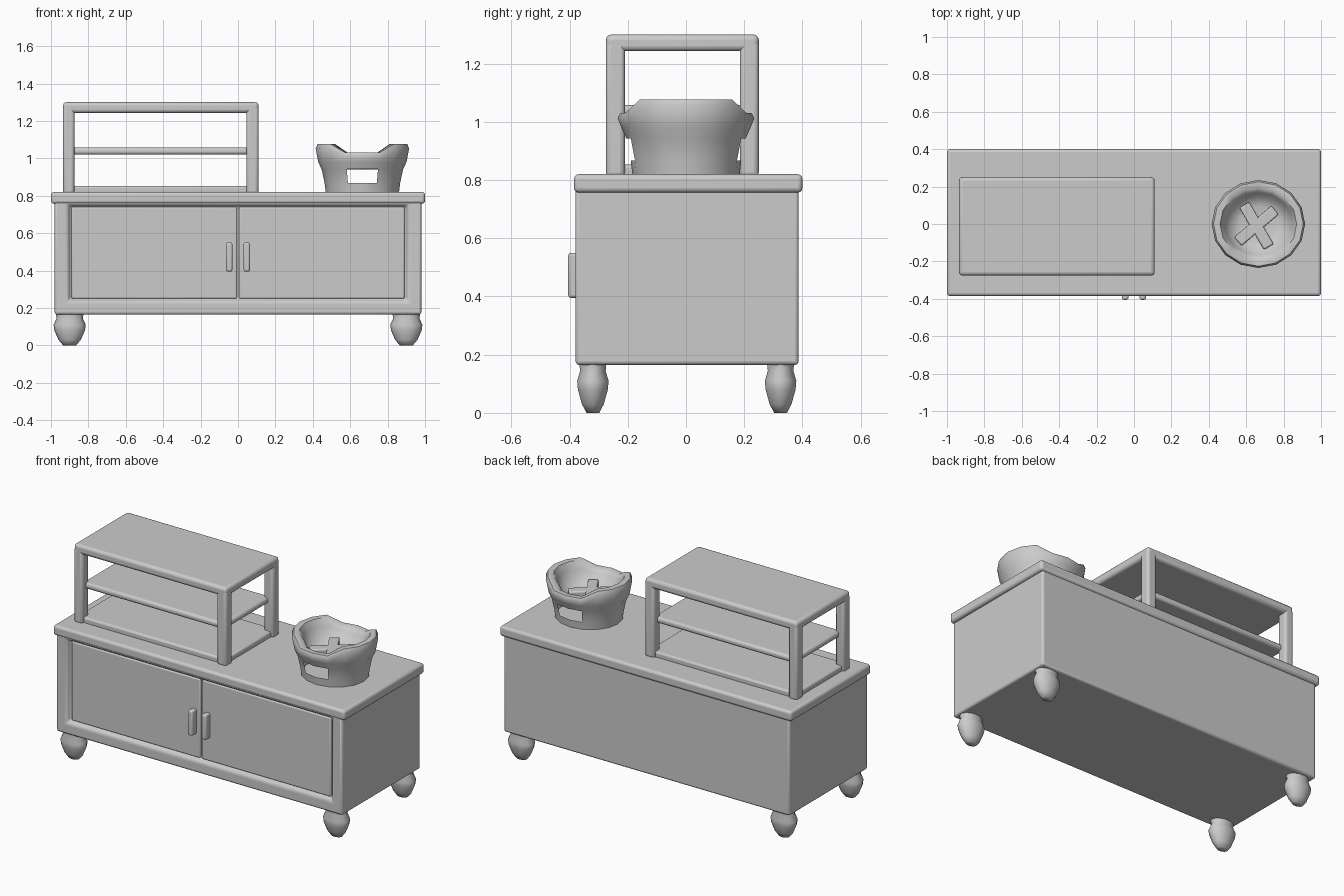
import bpy, bmesh, math
from mathutils import Vector

if "Cube" in bpy.data.objects:
    bpy.data.objects.remove(bpy.data.objects["Cube"])

grey = bpy.data.materials.new("light grey")
grey.diffuse_color = (0.6, 0.6, 0.6, 1)
grey.use_nodes = True
grey.node_tree.nodes["Principled BSDF"].inputs["Base Color"].default_value = grey.diffuse_color


def finish(name, bm, bevel=0.0, segments=3, angle=40):
    bmesh.ops.recalc_face_normals(bm, faces=bm.faces)
    me = bpy.data.meshes.new(name)
    bm.to_mesh(me)
    bm.free()
    ob = bpy.data.objects.new(name, me)
    bpy.context.collection.objects.link(ob)
    me.materials.append(grey)
    if bevel:
        m = ob.modifiers.new("round", 'BEVEL')
        m.width, m.segments, m.limit_method = bevel, segments, 'ANGLE'
    bpy.ops.object.select_all(action='DESELECT')
    bpy.context.view_layer.objects.active = ob
    ob.select_set(True)
    bpy.ops.object.shade_smooth_by_angle(angle=math.radians(angle))
    return ob


def box_mesh(x, y, z):
    bm = bmesh.new()
    bmesh.ops.create_cube(bm, size=1)
    for v in bm.verts:
        v.co = [lo + (hi - lo) * (c + 0.5) for c, (lo, hi) in zip(v.co, (x, y, z))]
    return bm


def box(name, x, y, z, bevel=0.01):
    return finish(name, box_mesh(x, y, z), bevel)


def lathe(profile, sides, centre, sx=1, sy=1, lift=None):
    """Rings of (radius, z), capped at both ends; lift(angle, ring) raises points."""
    bm = bmesh.new()
    rings = []
    for k, (r, z) in enumerate(profile):
        ring = []
        for i in range(sides):
            a = 2 * math.pi * i / sides
            dz = lift(a, k) if lift else 0
            ring.append(bm.verts.new((centre[0] + sx * r * math.cos(a),
                                      centre[1] + sy * r * math.sin(a), z + dz)))
        rings.append(ring)
    for a, b in zip(rings, rings[1:]):
        for i in range(sides):
            j = (i + 1) % sides
            bm.faces.new((a[i], a[j], b[j], b[i]))
    bm.faces.new(rings[0][::-1])
    bm.faces.new(rings[-1])
    return bm


# cabinet body with a recessed front
bm = box_mesh((-0.98, 0.98), (-0.38, 0.387), (0.165, 0.78))
bm.faces.ensure_lookup_table()
front = min(bm.faces, key=lambda f: f.calc_center_median().y)
bmesh.ops.inset_individual(bm, faces=[front], thickness=0.06)
for v in front.verts:
    v.co.x = math.copysign(0.91, v.co.x)
    v.co.z = 0.755 if v.co.z > 0.5 else 0.235
outline = [v.co.copy() for v in front.verts]
bmesh.ops.inset_individual(bm, faces=[front], thickness=0.02)
for v in front.verts:
    v.co.y += 0.03
finish("cabinet", bm, 0.015)

# counter top
box("counter_top", (-1, 1), (-0.385, 0.40), (0.757, 0.82), 0.016)

# doors and handles
for side, s in (("left", -1), ("right", 1)):
    box(side + "_door", sorted((s * 0.89, s * 0.006)), (-0.362, -0.34), (0.25, 0.74), 0.008)
    x = s * 0.047
    box(side + "_handle", (x - 0.017, x + 0.017), (-0.405, -0.355), (0.395, 0.55), 0.01)

# feet
foot = [(0.035, 0.0), (0.06, 0.03), (0.082, 0.08), (0.086, 0.11), (0.07, 0.145), (0.075, 0.175)]
for fx, sx in (("left", -1), ("right", 1)):
    for fy, y in (("front", -0.32), ("back", 0.325)):
        finish(f"{fy}_{fx}_foot", lathe(foot, 10, (sx * 0.9, y), 1, 0.66), angle=60)

# display rack: posts, boards and rails
X, Y = (-0.935, 0.11), (-0.275, 0.25)
for px, x in (("left", (X[0], X[0] + 0.06)), ("right", (X[1] - 0.065, X[1]))):
    for py, y in (("front", (Y[0], Y[0] + 0.065)), ("back", (Y[1] - 0.065, Y[1]))):
        box(f"rack_{py}_{px}_post", x, y, (0.81, 1.28), 0.016)
box("rack_top", X, Y, (1.243, 1.30), 0.018)
box("rack_middle_shelf", (-0.9, 0.075), (-0.24, 0.215), (1.02, 1.058), 0.015)
box("rack_bottom_shelf", (-0.92, 0.095), (-0.26, 0.235), (0.81, 0.853), 0.012)


# stove bowl with raised sides on the rim and draught openings
C = (0.665, 0.0)
bowl = [(0.195, 0.81), (0.202, 0.868), (0.218, 0.942), (0.236, 0.98), (0.25, 1.03),
        (0.24, 1.05), (0.205, 1.05), (0.18, 1.02), (0.155, 0.965), (0.10, 0.948)]


def ears(a, k):
    lift = 0.026 if abs(math.cos(a)) > 0.68 else -0.02
    return lift * {4: 0.9, 5: 1, 6: 1, 7: 0.5}.get(k, 0)


bm = lathe(bowl, 16, C, 1.0, 0.94, ears)
holes = [f for f in bm.faces if 0.87 < f.calc_center_median().z < 0.94
         and abs(f.calc_center_median().x - C[0]) < 0.07
         and abs(f.calc_center_median().y) > 0.15]
bmesh.ops.delete(bm, geom=holes, context='FACES')
finish("stove_bowl", bm, angle=55)

# crossed grate inside the bowl
for n, ang in enumerate((0.7, 2.1)):
    bm = box_mesh((-0.13, 0.13), (-0.03, 0.03), (0.94, 0.985))
    for v in bm.verts:
        x, y = v.co.x, v.co.y
        v.co.x = C[0] - 0.01 + x * math.cos(ang) - y * math.sin(ang)
        v.co.y = C[1] - 0.01 + x * math.sin(ang) + y * math.cos(ang)
    finish(f"grate_bar_{n + 1}", bm, 0.008)
